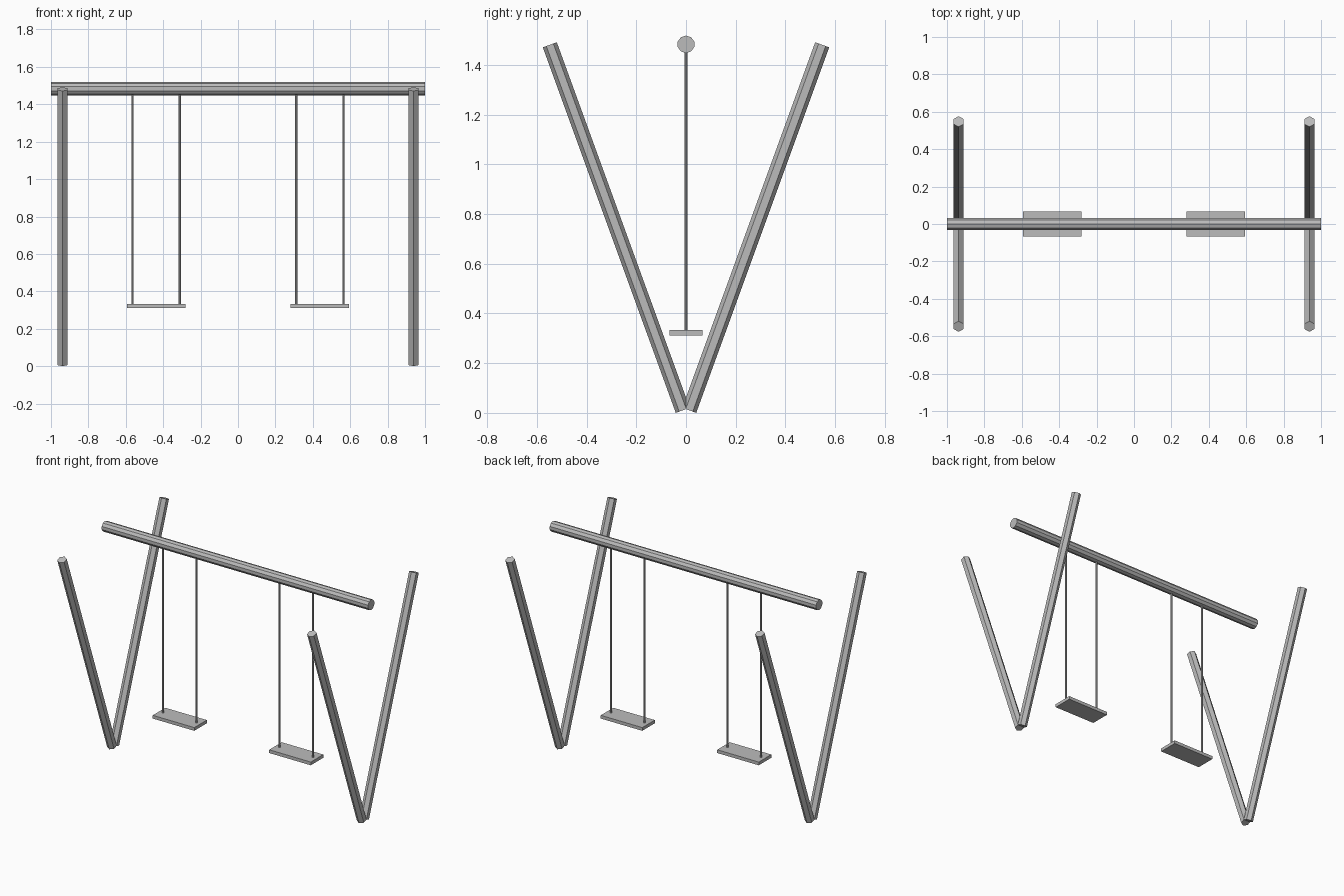
import bpy
import math
from mathutils import Vector

if "Cube" in bpy.data.objects:
    bpy.data.objects.remove(bpy.data.objects["Cube"], do_unlink=True)

GREY = (0.5, 0.5, 0.5, 1.0)
metal = bpy.data.materials.new("plain grey")
metal.use_nodes = True
metal.diffuse_color = GREY
metal.node_tree.nodes["Principled BSDF"].inputs["Base Color"].default_value = GREY


def finish(name):
    obj = bpy.context.object
    obj.name = name
    obj.data.materials.append(metal)
    return obj


def pole(name, start, end, radius, sides, roll=0.0):
    """Flat-sided cylinder between two points; roll turns it about its axis."""
    start, end = Vector(start), Vector(end)
    axis = end - start
    bpy.ops.mesh.primitive_cylinder_add(vertices=sides, radius=radius, depth=axis.length)
    obj = finish(name)
    obj.rotation_mode = 'QUATERNION'
    spin = Vector((0, 0, 1)).rotation_difference(axis)
    obj.rotation_quaternion = spin @ Vector((0, 0, 1)).rotation_difference(Vector((0, 0, 1)))
    obj.location = (start + end) / 2
    if roll:
        for v in obj.data.vertices:
            x, y = v.co.x, v.co.y
            v.co.x = x * math.cos(roll) - y * math.sin(roll)
            v.co.y = x * math.sin(roll) + y * math.cos(roll)
    return obj


BEAM_Z = 1.483

# Top beam, with a corner of its section pointing up
pole("top_beam", (-1, 0, BEAM_Z), (1, 0, BEAM_Z), 0.035, 10, math.pi / 10 * 5)

# Splayed legs, a V at each end of the beam
for side, sx in (("left", 1), ("right", -1)):
    for place, sy in (("front", -1), ("back", 1)):
        pole(f"{side}_{place}_leg", (sx * 0.938, sy * 0.013, 0.0103),
             (sx * 0.938, sy * 0.548, 1.481), 0.03, 6)

# Two swings, each a board on two ropes
for side, sx in (("left", 1), ("right", -1)):
    middle = sx * 0.4375
    bpy.ops.mesh.primitive_cube_add(size=1, location=(middle, 0, 0.322))
    seat = finish(f"{side}_seat")
    seat.scale = (0.312, 0.134, 0.022)
    for label, dx in (("outer", 0.126), ("inner", -0.126)):
        x = middle + sx * dx
        pole(f"{side}_{label}_rope", (x, 0, 0.325), (x, 0, BEAM_Z), 0.006, 8)
